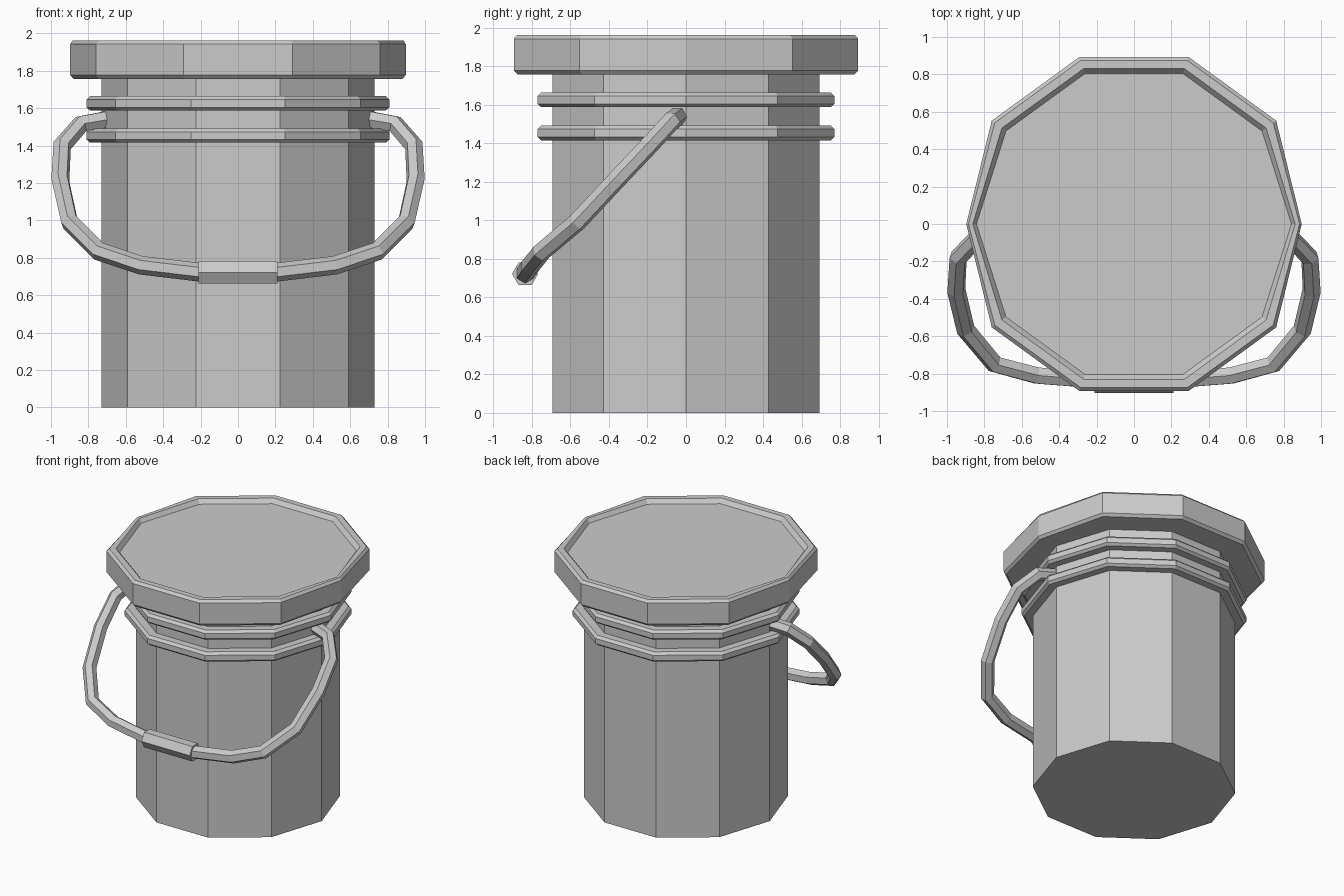
import bpy
import bmesh
from math import cos, sin, pi

if "Cube" in bpy.data.objects:
    bpy.data.objects.remove(bpy.data.objects["Cube"])

SIDES = 10


def lathe(name, profile, closed=False):
    """Ten-sided lathe. Profile points are (radius, z) or (radius, z, radius of side corners)."""
    bm = bmesh.new()
    rings = []
    for p in profile:
        ring = []
        for i in range(SIDES):
            a = 2 * pi * i / SIDES
            r = p[2] if len(p) > 2 and i % (SIDES // 2) == 0 else p[0]
            ring.append(bm.verts.new((r * cos(a), r * sin(a), p[1])))
        rings.append(ring)
    pairs = list(zip(rings, rings[1:]))
    if closed:
        pairs.append((rings[-1], rings[0]))
    else:
        bm.faces.new(rings[0])
        bm.faces.new(rings[-1])
    for lo, hi in pairs:
        for i in range(SIDES):
            j = (i + 1) % SIDES
            bm.faces.new((lo[i], lo[j], hi[j], hi[i]))
    bmesh.ops.recalc_face_normals(bm, faces=bm.faces)
    me = bpy.data.meshes.new(name)
    bm.to_mesh(me)
    bm.free()
    ob = bpy.data.objects.new(name, me)
    bpy.context.collection.objects.link(ob)
    return ob


def tube(name, points, radius):
    """Six-sided capped tube along a polyline, stored as a mesh."""
    cu = bpy.data.curves.new(name + "_path", 'CURVE')
    cu.dimensions = '3D'
    cu.bevel_depth = radius
    cu.bevel_resolution = 1
    cu.use_fill_caps = True
    sp = cu.splines.new('POLY')
    sp.points.add(len(points) - 1)
    for pt, co in zip(sp.points, points):
        pt.co = (*co, 1)
    sp.use_smooth = False
    tmp = bpy.data.objects.new(name + "_path", cu)
    bpy.context.collection.objects.link(tmp)
    dg = bpy.context.evaluated_depsgraph_get()
    me = bpy.data.meshes.new_from_object(tmp.evaluated_get(dg))
    bpy.data.objects.remove(tmp)
    ob = bpy.data.objects.new(name, me)
    bpy.context.collection.objects.link(ob)
    return ob


# Bucket body
lathe("body", [(0.73, 0), (0.73, 1.78)])

# Two chamfered bands around the neck
for label, z in (("lower_band", 1.415), ("upper_band", 1.587)):
    lathe(label, [(0.70, z), (0.79, z), (0.81, z + 0.017), (0.81, z + 0.058),
                  (0.79, z + 0.077), (0.70, z + 0.077)], closed=True)

# Lid with chamfered rim and shallow recessed top
lathe("lid", [(0.92, 1.757, 0.88), (0.94, 1.777, 0.897), (0.94, 1.942, 0.897),
              (0.92, 1.962, 0.885), (0.873, 1.962, 0.862), (0.846, 1.93, 0.842)])

# Wire handle hanging forward, mirrored from one half path
half = [(0.70, -0.04, 1.54), (0.84, -0.075, 1.515), (0.94, -0.18, 1.40),
        (0.95, -0.355, 1.215), (0.90, -0.565, 0.99), (0.745, -0.75, 0.835),
        (0.52, -0.81, 0.76), (0.20, -0.835, 0.722)]
tube("handle", half + [(-x, y, z) for x, y, z in reversed(half)], 0.05)

# Thicker grip at the middle of the handle
tube("handle_grip", [(-0.21, -0.835, 0.722), (0.21, -0.835, 0.722)], 0.068)
